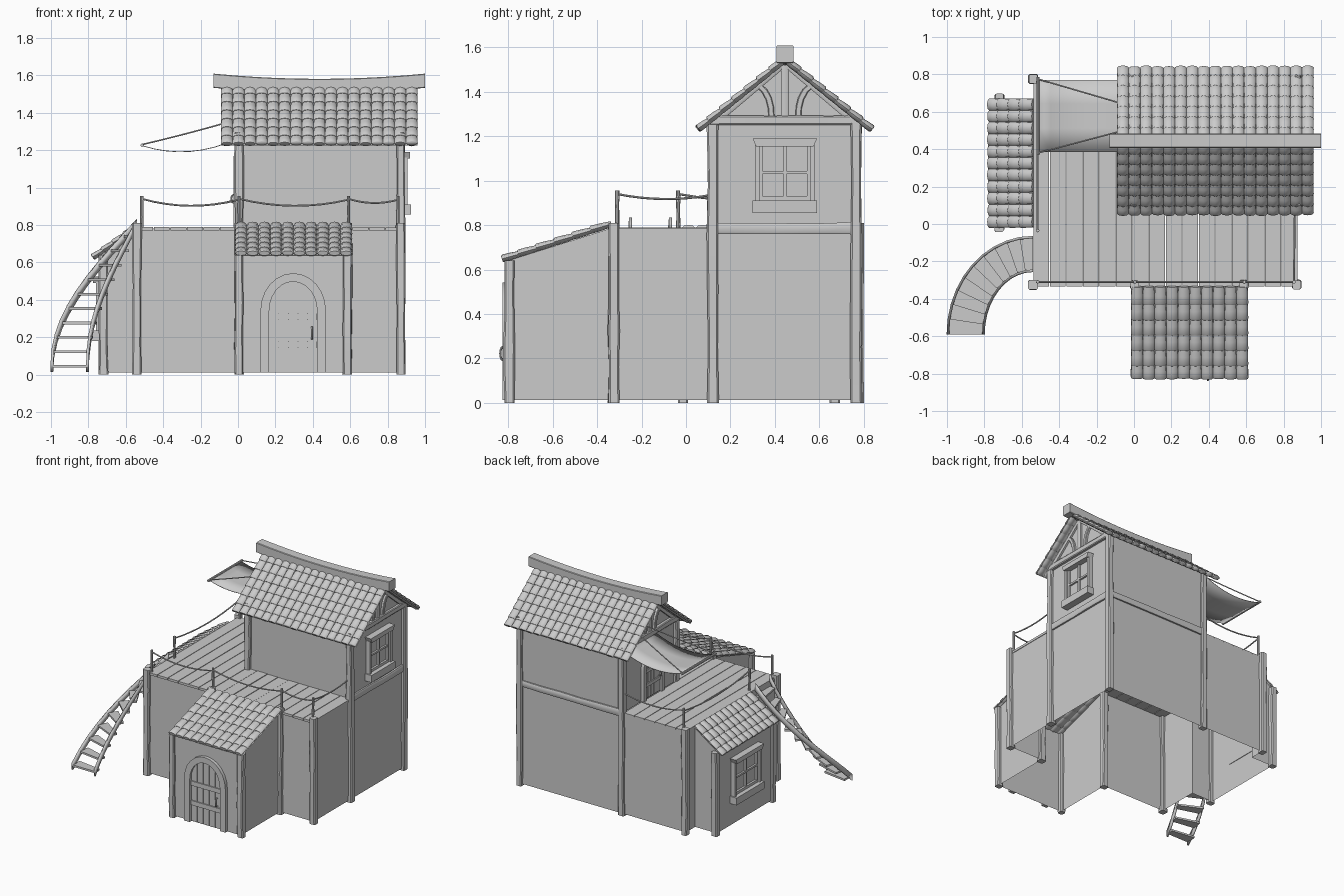
import bpy, bmesh, math, random
from mathutils import Vector as V

if "Cube" in bpy.data.objects:
    bpy.data.objects.remove(bpy.data.objects["Cube"])
random.seed(4)
SQ = [(1, .7), (.7, 1), (-.7, 1), (-1, .7), (-1, -.7), (-.7, -1), (.7, -1), (1, -.7)]
CIRC = [(math.cos(i * math.pi / 4), math.sin(i * math.pi / 4)) for i in range(8)]

def finish(name, bm, angle=35):
    bmesh.ops.recalc_face_normals(bm, faces=bm.faces)
    me = bpy.data.meshes.new(name)
    bm.to_mesh(me)
    bm.free()
    ob = bpy.data.objects.new(name, me)
    bpy.context.collection.objects.link(ob)
    bpy.context.view_layer.objects.active = ob
    bpy.ops.object.select_all(action='DESELECT')
    ob.select_set(True)
    bpy.ops.object.shade_smooth_by_angle(angle=math.radians(angle))
    return ob

def sweep(bm, path, a, b, section, sizes):
    """Closed tube: section in the a/b plane, scaled per path point."""
    rings = [[bm.verts.new(p + a * (x * s[0]) + b * (y * s[1])) for x, y in section]
             for p, s in zip(path, sizes)]
    n = len(section)
    for r, q in zip(rings, rings[1:]):
        for i in range(n):
            bm.faces.new((r[i], r[(i + 1) % n], q[(i + 1) % n], q[i]))
    bm.faces.new(rings[0])
    bm.faces.new(rings[-1])

def bar(name, pts, w, d=None, section=SQ, wobble=0.0):
    """Timber or rope along points; w sideways, d in the other direction (half sizes)."""
    pts = [V(p) for p in pts]
    di = (pts[-1] - pts[0]).normalized()
    ref = V((1, 0, 0)) if abs(di.x) < .5 else V((0, 0, 1))
    b = (ref - di * ref.dot(di)).normalized()
    a = di.cross(b)
    if wobble:
        pts = [pts[0].lerp(pts[-1], i / 5) for i in range(6)]
        pts = [p + (a + b) * random.uniform(-wobble, wobble) / 2 for p in pts]
    sizes = [(w + random.uniform(-wobble, wobble), (d or w) + random.uniform(-wobble, wobble)) for p in pts]
    bm = bmesh.new()
    sweep(bm, pts, a, b, section, sizes)
    return finish(name, bm)

def rope(name, p, q, sag, r=.004):
    p, q = V(p), V(q)
    return bar(name, [p.lerp(q, i / 8) - V((0, 0, sag * 4 * (i / 8) * (1 - i / 8))) for i in range(9)],
               r, section=CIRC)

def sheet(name, *polys):
    bm = bmesh.new()
    for poly in polys:
        bm.faces.new([bm.verts.new(p) for p in poly])
    return finish(name, bm)

def prism(name, pts, o, u, n, d0, d1):
    """Upright outline (u, z) at origin o, extruded along n from d0 to d1."""
    bm = bmesh.new()
    o, u, n = V(o), V(u), V(n)
    lo, hi = [[bm.verts.new(o + u * x + V((0, 0, z)) + n * d) for x, z in pts] for d in (d0, d1)]
    k = len(pts)
    for i in range(k):
        bm.faces.new((lo[i], lo[(i + 1) % k], hi[(i + 1) % k], hi[i]))
    bm.faces.new(lo)
    bm.faces.new(hi)
    return finish(name, bm)

def rect(x0, x1, z0, z1):
    return [(x0, z0), (x1, z0), (x1, z1), (x0, z1)]

def tiles(name, o, across, down, cols, rows):
    """Barrel tile roof with a flat underside."""
    o, across, down = V(o), V(across), V(down)
    a = across.normalized()
    n = a.cross(down).normalized()
    n = n if n.z > 0 else -n
    w = across.length / cols
    bm = bmesh.new()
    for c in range(cols):
        mid = o + a * (w * (c + .5))
        tail = random.uniform(-.006, .006)
        for r in range(rows):
            t0, t1 = r / rows, (r + 1.15 if r < rows - 1 else r + 1) / rows
            p, q = mid + down * t0, mid + down * (t1 + (tail if r == rows - 1 else 0)) + n * .004
            sweep(bm, [p, p.lerp(q, .5), p.lerp(q, .93), q], a, n, CIRC,
                  [(w * .45, .013), (w * .5, .017), (w * .52, .018), (w * .46, .013)])
    finish(name, bm, 50)
    d = n * -.008
    sheet(name + "_underside", [o + d, o + across + d, o + across + down + d, o + down + d])

def window(name, o, u, n, hw, h):
    """Timber window; o is the bottom centre of the sill."""
    t = .06
    prism(name + "_sill", rect(-hw, hw, 0, .055), o, u, n, 0, .055)
    prism(name + "_lintel", [(-hw, h), (-hw + .015, h - .035), (hw - .015, h - .035), (hw, h)], o, u, n, 0, .05)
    for s in (-1, 1):
        prism(name + "_jamb", rect(s * (hw - .03), s * (hw - .005 - .005), .05, h - .03), o, u, n, 0, .035)
        prism(name + "_inner_jamb", rect(s * (hw - .045), s * (hw - .03), .05, h - .03), o, u, n, 0, .022)
    prism(name + "_mullion", rect(-.007, .007, t, h - .03), o, u, n, 0, .02)
    z = (t + h - .03) / 2
    prism(name + "_crossbar", rect(-hw + .04, hw - .04, z - .007, z + .007), o, u, n, 0, .02)
    prism(name + "_bottom_rail", rect(-hw + .04, hw - .04, .05, .075), o, u, n, 0, .022)
    prism(name + "_pane", rect(-hw + .03, hw - .03, .05, h - .02), o, u, n, -.004, .006)

def door(name, o, u, n, k):
    """Arched plank door with frame, battens and ring handle; k scales it."""
    def arch(hw, top):
        spring = .33
        return [(hw * k, 0)] + [(hw * k * math.cos(i * math.pi / 12), k * (spring + (top - spring) * math.sin(i * math.pi / 12)))
                                for i in range(13)] + [(-hw * k, 0)]
    prism(name + "_frame", arch(.175, .53) + arch(.128, .485)[::-1], o, u, n, 0, .025)
    for i in range(5):
        x0, x1 = -.128 + i * .0512 + .002, -.128 + (i + 1) * .0512 - .002
        top = lambda x: .33 + .155 * math.sqrt(max(0, 1 - (x / .13) ** 2))
        prism(name + "_plank", [(x * k, z * k) for x, z in [(x0, .005), (x1, .005), (x1, top(x1)), ((x0 + x1) / 2, top((x0 + x1) / 2)), (x0, top(x0))]],
              o, u, n, 0, .008)
    for z in (.13, .28):
        prism(name + "_batten", rect(-.125 * k, .125 * k, z * k, (z + .035) * k), o, u, n, .008, .016)
    c = V(o) + V(u) * (.1 * k) + V((0, 0, .21 * k)) + V(n) * .02
    ring = [c + V(n) * (.016 * math.cos(i * math.pi / 6)) + V((0, 0, .035 * k * math.sin(i * math.pi / 6))) for i in range(-4, 5)]
    bar(name + "_handle", ring, .005, section=CIRC)

X, Y = V((1, 0, 0)), V((0, 1, 0))
# Ground floor walls, open underneath
b = .012
wall = lambda x0, y0, x1, y1, z0, z1: [(x0, y0, z0), (x1, y1, z0), (x1, y1, z1), (x0, y0, z1)]
sheet("front_walls", wall(-.54, -.325, 0, -.325, b, .78), wall(.59, -.325, .87, -.325, b, .78))
sheet("right_wall", wall(.87, -.325, .87, .12, b, .78))
sheet("back_wall", wall(-.54, .77, 0, .77, b, .78))
sheet("left_walls", wall(-.54, -.325, -.54, 0, b, .78), wall(-.54, .66, -.54, .77, b, .78))
# Tower walls and gables
gable = lambda x, z0: [(x, .12, z0), (x, .77, z0), (x, .77, 1.26), (x, .445, 1.53), (x, .12, 1.26)]
sheet("tower_walls", gable(.87, b), gable(.005, .78), wall(0, .12, .87, .12, .78, 1.27), wall(0, .77, .87, .77, b, 1.27))
# Porch and side annex walls
sheet("porch_walls", wall(0, -.8, .59, -.8, b, .645),
      *[[(x, -.8, b), (x, -.325, b), (x, -.325, .79), (x, -.8, .64)] for x in (.005, .585)])
sheet("annex_walls", wall(-.725, 0, -.725, .66, b, .645),
      *[[(-.725, y, b), (-.54, y, b), (-.54, y, .78), (-.725, y, .64)] for y in (0, .66)])

# Corner posts: x, y, bottom, top
for x, y, z0, z1 in [(-.54, -.325, 0, .81), (-.54, .775, 0, .81), (.87, -.325, 0, .81), (.005, -.325, 0, .81),
                     (.585, -.325, 0, .81), (.005, -.795, 0, .64), (.585, -.795, 0, .64), (-.72, -.015, 0, .64),
                     (-.72, .67, 0, .64), (.87, .12, 0, 1.26), (.87, .765, 0, 1.26), (.005, .765, 0, 1.26), (.005, .12, .78, 1.26)]:
    bar("corner_post", [(x, y, z0), (x, y, z1)], .024, wobble=.003)
# Horizontal beams and gable timbering
bar("right_floor_beam", [(.872, .13, .785), (.872, .76, .785)], .025, .014, wobble=.003)
bar("back_floor_beam", [(.02, .772, .785), (.85, .772, .785)], .014, .025, wobble=.003)
for x in (.876, -.002):
    bar("gable_tie_beam", [(x, .1, 1.272), (x, .79, 1.272)], .022, .016, wobble=.002)
    bar("gable_king_post", [(x, .445, 1.28), (x, .445, 1.52)], .018, .012)
    for s in (-1, 1):
        bar("gable_rafter", [(x, .445 + s * .33, 1.255), (x, .445 + s * .01, 1.525)], .018, .012)
        bar("gable_curved_brace", [(x, .445 + s * dy, z) for dy, z in [(.06, 1.285), (.063, 1.33), (.073, 1.37), (.092, 1.405), (.12, 1.43)]], .014, .011)

# Roofs
for s in (-1, 1):
    tiles("tower_roof", (-.09, .445, 1.545), (1.05, 0, 0), (0, s * .39, -.315), 17, 7)
tiles("porch_roof", (-.015, -.335, .805), (.625, 0, 0), (0, -.49, -.16), 10, 6)
tiles("annex_roof", (-.54, -.02, .79), (0, .69, 0), (-.235, 0, -.165), 11, 4)
bm = bmesh.new()
xs = [-.13 + 1.13 * i / 10 for i in range(11)]
sweep(bm, [V((x, .445, 1.571 - .028 * (1 - ((x - .435) / .565) ** 2))) for x in xs], Y, V((0, 0, 1)),
      [(1, .9), (.9, 1), (-.9, 1), (-1, .9), (-1, -.9), (-.9, -1), (.9, -1), (1, -.9)], [(.038, .038)] * 11)
finish("ridge_beam", bm)

# Deck planks running front to back
for i in range(16):
    x0 = -.54 + i * .0885
    y1 = .77 if x0 < -.03 else .12
    z = .782 + random.uniform(-.002, .002)
    prism("deck_plank", rect(x0 + .002, x0 + .0865, z - .012, z + .006), (0, 0, 0), X, Y, -.335, y1)

# Rope railing
rail = [(-.515, -.31), (.005, -.31), (.59, -.31), (.855, -.31), (-.515, -.035), (-.515, .76)]
for x, y in rail:
    bar("railing_post", [(x, y, .77), (x, y, .955)], .009, section=CIRC, wobble=.001)
for p, q in [(rail[0], rail[1]), (rail[1], rail[2]), (rail[2], rail[3]), (rail[3], (.86, .11)),
             (rail[4], rail[5]), (rail[5], (0, .76))]:
    rope("railing_rope", (*p, .94), (*q, .935), .035 if abs(p[0] - q[0]) + abs(p[1] - q[1]) > .45 else .02, .005)

# Awning on the left of the tower
bm = bmesh.new()
grid = [[bm.verts.new((-.51 * t / 8, .385 + .385 * s, 1.265 - .04 * t / 8 - .2 * (t / 8) * (1 - t / 8)))
         for s in (0, .33, .67, 1)] for t in range(9)]
for r, q in zip(grid, grid[1:]):
    for i in range(3):
        bm.faces.new((r[i], r[i + 1], q[i + 1], q[i]))
cloth = finish("awning_cloth", bm)
cloth.modifiers.new("thickness", 'SOLIDIFY').thickness = .004
bar("awning_rod", [(-.513, .37, 1.226), (-.513, .785, 1.226)], .009, section=CIRC)
for y0, y1 in ((.38, .515), (.775, .625)):
    rope("awning_rope", (-.513, y0, 1.23), (0, y1, 1.365), .004)

# Windows and doors
window("tower_window", (.87, .445, .855), Y, X, .145, .335)
window("annex_window", (-.725, .33, .18), -Y, -X, .17, .345)
door("front_door", (.295, -.8, .012), X, -Y, 1)
door("deck_door", (0, .42, .788), -Y, -X, .72)

# Curved stair from the deck down to the ground
N = 10
def stair(t, outer):
    rx, ry = (.455, .52) if outer else (.265, .34)
    a = t * math.pi / 2
    return V((-.54 - rx * math.cos(a), -.59 + ry * math.sin(a), 0))
bm = bmesh.new()
for i in range(N):
    corners = [stair(t / N, o) for t, o in ((i, 0), (i, 1), (i + 1, 1), (i + 1, 0))]
    z = .045 + .077 * i
    sweep(bm, [V((0, 0, z - .007)), V((0, 0, z + .007))], X, Y, [(c.x, c.y) for c in corners], [(1, 1)] * 2)
finish("stair_treads", bm)
for o in (0, 1):
    bm = bmesh.new()
    pair = [[bm.verts.new(stair(t / N, o) + V((0, 0, .045 + .077 * (t - .15) + h))) for h in (-.02, .03)] for t in range(N + 1)]
    for p, q in zip(pair, pair[1:]):
        bm.faces.new((p[0], q[0], q[1], p[1]))
    side = finish("stair_stringer", bm)
    m = side.modifiers.new("thickness", 'SOLIDIFY')
    m.thickness, m.offset = .014, 0
